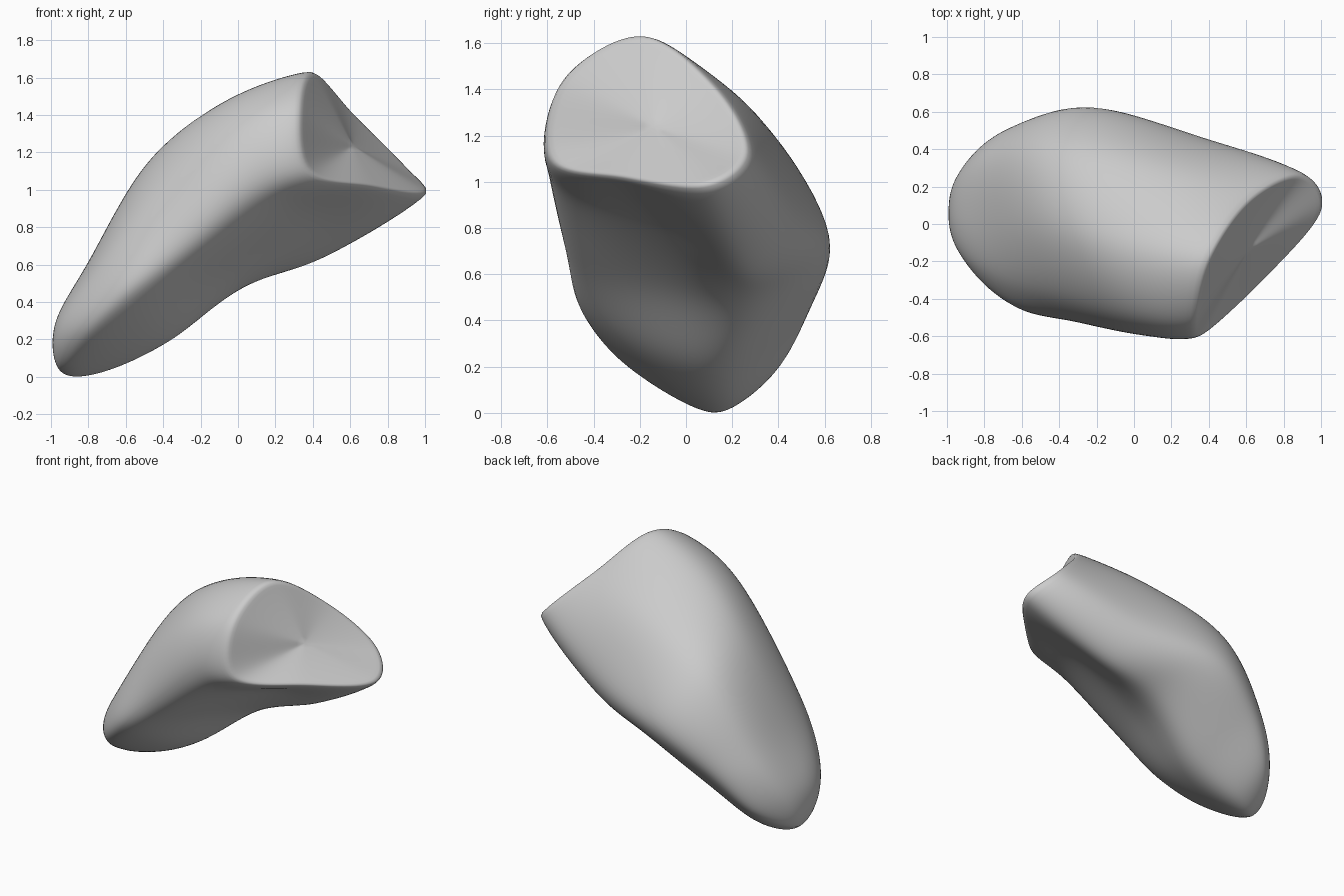
import bpy
import bmesh
from mathutils import Vector

default_cube = bpy.data.objects.get("Cube")
if default_cube:
    bpy.data.objects.remove(default_cube, do_unlink=True)

STEPS = 6


def spline(before, start, end, after, t):
    """Point on a smooth curve between start and end."""
    return 0.5 * (2 * start + (end - before) * t
                  + (2 * before - 5 * start + 4 * end - after) * t ** 2
                  + (3 * start - before - 3 * end + after) * t ** 3)


def closed_ring(points):
    """Smooth closed cross-section through a few key points."""
    keys = [Vector(point) for point in points]
    count = len(keys)
    return [spline(keys[i - 1], keys[i], keys[(i + 1) % count],
                   keys[(i + 2) % count], step / STEPS)
            for i in range(count) for step in range(STEPS)]


def bridge(mesh, first, second):
    """Quads between two rings of vertices."""
    for i in range(len(first)):
        mesh.faces.new((first[i - 1], first[i], second[i], second[i - 1]))


def fan(mesh, ring, point):
    """Close a ring with triangles around one point."""
    pole = mesh.verts.new(point)
    for i in range(len(ring)):
        mesh.faces.new((ring[i - 1], ring[i], pole))


def add_ring(mesh, points):
    return [mesh.verts.new(point) for point in points]


# Cross-sections in order: crest, upper front, front edge, hollow underside,
# lower keel, back edge, upper back
near_tip = [(-.98, .05, .28), (-.95, -.13, .24), (-.82, -.25, .2), (-.74, 0, .06),
            (-.74, .2, .03), (-.82, .38, .18), (-.95, .25, .25)]
lower_body = [(-.8, .02, .61), (-.74, -.3, .56), (-.58, -.45, .43), (-.42, -.1, .24),
              (-.38, .22, .2), (-.56, .54, .45), (-.77, .38, .58)]
middle = [(-.48, 0, 1.15), (-.41, -.4, .98), (-.27, -.51, .67), (-.07, -.1, .55),
          (.02, .3, .48), (-.2, .625, .71), (-.42, .42, 1.06)]
upper_body = [(-.08, -.1, 1.47), (-.02, -.5, 1.32), (.1, -.57, .96), (.38, -.12, .82),
              (.47, .24, .64), (.35, .47, .86), (.11, .31, 1.29)]
cut_end = [(.4, -.19, 1.64), (.33, -.53, 1.45), (.38, -.59, 1.1), (.72, -.28, 1.02),
           (1.02, .08, .98), (.9, .27, 1.13), (.62, .13, 1.41)]

tip = Vector((-.95, .09, .03))
rings = [closed_ring(section) for section in
         (near_tip, lower_body, middle, upper_body, cut_end)]
rim = rings[-1]
size = len(rim)
end_centre = sum(rim, Vector()) / size
dent = Vector((-.01, .02, -.01))

# Curve the wall over the tip, and turn it in softly at the cut end
beyond_tip = [rings[0][(i + size // 2) % size] for i in range(size)]
beyond_end = [(2 * last - previous).lerp(end_centre, .35)
              for last, previous in zip(rim, rings[-2])]
track = [beyond_tip, [tip] * size] + rings + [beyond_end]

mesh = bmesh.new()

# Curved body wall, from the tip to the cut end
wall = []
for k in range(1, len(track) - 2):
    for step in range(1, STEPS + 1):
        wall.append(add_ring(mesh, [
            spline(*(track[k + offset][i] for offset in (-1, 0, 1, 2)), step / STEPS)
            for i in range(size)]))
fan(mesh, wall[0], tip)
for first, second in zip(wall, wall[1:]):
    bridge(mesh, first, second)

# Slightly hollow face across the cut end
previous = wall[-1]
for scale in (.93, .82, .67, .5, .33, .16):
    ring = add_ring(mesh, [end_centre.lerp(point, scale) + dent * (1 - scale ** 2)
                           for point in rim])
    bridge(mesh, previous, ring)
    previous = ring
fan(mesh, previous, end_centre + dent)

bmesh.ops.recalc_face_normals(mesh, faces=mesh.faces)
for face in mesh.faces:
    face.smooth = True

data = bpy.data.meshes.new("curved_body")
mesh.to_mesh(data)
mesh.free()
body = bpy.data.objects.new("curved_body", data)
bpy.context.collection.objects.link(body)
body.modifiers.new("soft_surface", "SUBSURF").levels = 1

# Plain grey finish
grey = bpy.data.materials.new("plain_grey")
grey.use_nodes = True
colour = (.6, .6, .6, 1)
grey.diffuse_color = colour
grey.node_tree.nodes["Principled BSDF"].inputs["Base Color"].default_value = colour
data.materials.append(grey)
